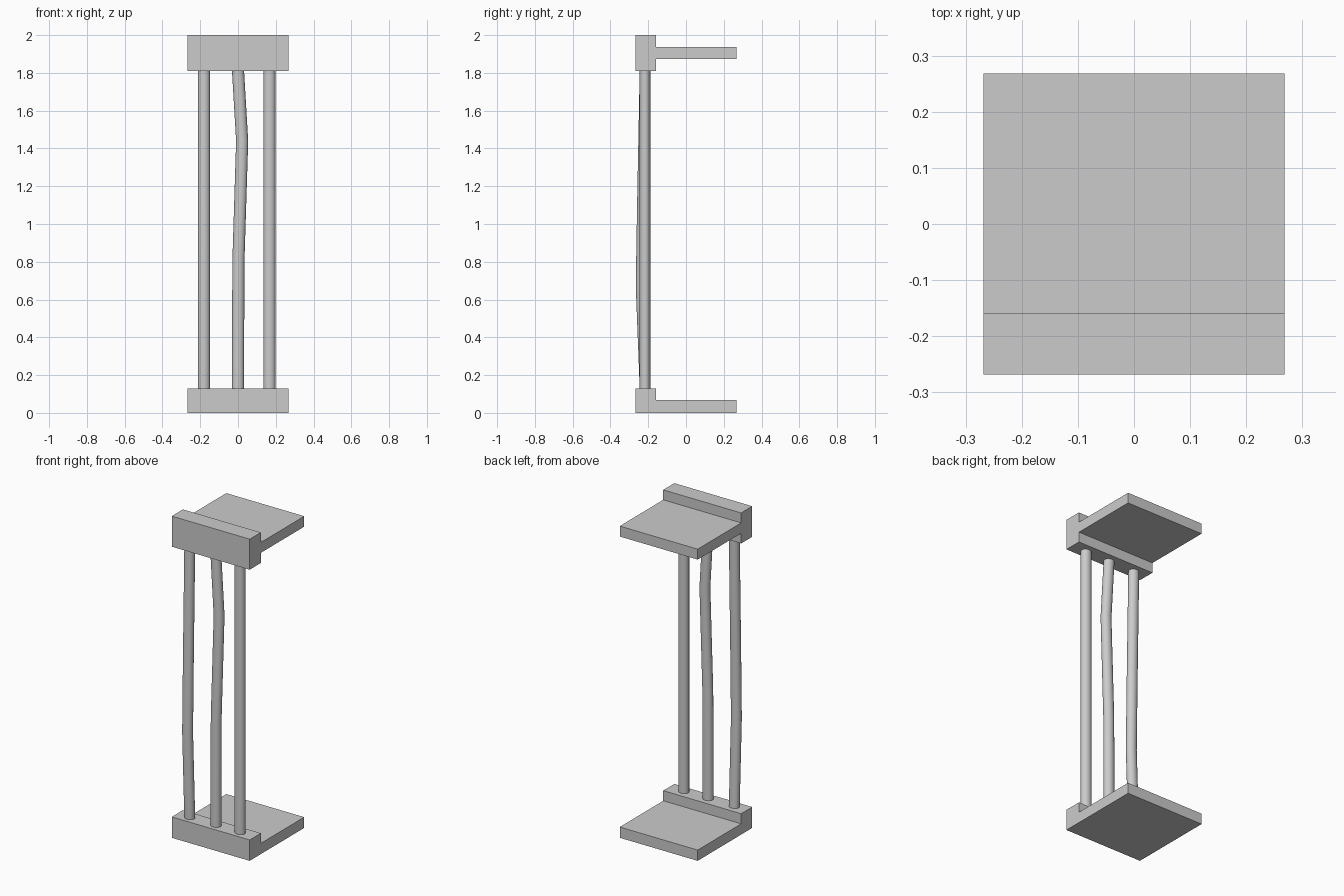
import bpy, bmesh, math

if "Cube" in bpy.data.objects:
    bpy.data.objects.remove(bpy.data.objects["Cube"])

HALF_W = 0.268
BAR_Y = -0.217
RX, RY, SIDES = 0.032, 0.028, 20


def extrude_profile(name, profile):
    """Extrude a (y, z) outline across the full width."""
    bm = bmesh.new()
    face = bm.faces.new([bm.verts.new((-HALF_W, y, z)) for y, z in profile])
    ext = bmesh.ops.extrude_face_region(bm, geom=[face])
    verts = [g for g in ext["geom"] if isinstance(g, bmesh.types.BMVert)]
    bmesh.ops.translate(bm, verts=verts, vec=(2 * HALF_W, 0, 0))
    return finish(name, bm)


def bar(name, path):
    """Loft a round bar through (x, y, z) centre points."""
    bm = bmesh.new()
    rings = []
    for x, y, z in path:
        angles = [2 * math.pi * i / SIDES for i in range(SIDES)]
        rings.append([bm.verts.new((x + RX * math.cos(a), y + RY * math.sin(a), z))
                      for a in angles])
    for a, b in zip(rings, rings[1:]):
        for i in range(SIDES):
            j = (i + 1) % SIDES
            bm.faces.new((a[i], a[j], b[j], b[i]))
    bm.faces.new(rings[0][::-1])
    bm.faces.new(rings[-1])
    obj = finish(name, bm)
    bpy.context.view_layer.objects.active = obj
    obj.select_set(True)
    bpy.ops.object.shade_smooth_by_angle(angle=math.radians(40))
    obj.select_set(False)


def finish(name, bm):
    bmesh.ops.recalc_face_normals(bm, faces=bm.faces)
    mesh = bpy.data.meshes.new(name)
    bm.to_mesh(mesh)
    bm.free()
    obj = bpy.data.objects.new(name, mesh)
    bpy.context.collection.objects.link(obj)
    return obj


# Sill and header: thick front rail with a thin ledge behind
extrude_profile("window_sill", [(-0.268, 0), (0.268, 0), (0.268, 0.067),
                                (-0.159, 0.067), (-0.159, 0.13), (-0.268, 0.13)])
extrude_profile("window_header", [(-0.268, 1.81), (-0.159, 1.81), (-0.159, 1.873),
                                  (0.268, 1.873), (0.268, 1.938), (-0.159, 1.938),
                                  (-0.159, 2.0), (-0.268, 2.0)])

# Bars: left bowed outward, middle bent sideways, right straight
LOW, HIGH = 0.128, 1.812
bar("left_bar", [(-0.18, BAR_Y, LOW), (-0.18, BAR_Y - 0.021, 0.67),
                 (-0.18, BAR_Y - 0.014, 1.1), (-0.18, BAR_Y, HIGH)])
bar("middle_bar", [(0, BAR_Y, LOW), (0.002, BAR_Y, 0.8),
                   (0.022, BAR_Y, 1.44), (0, BAR_Y, HIGH)])
bar("right_bar", [(0.167, BAR_Y, LOW), (0.167, BAR_Y, HIGH)])
